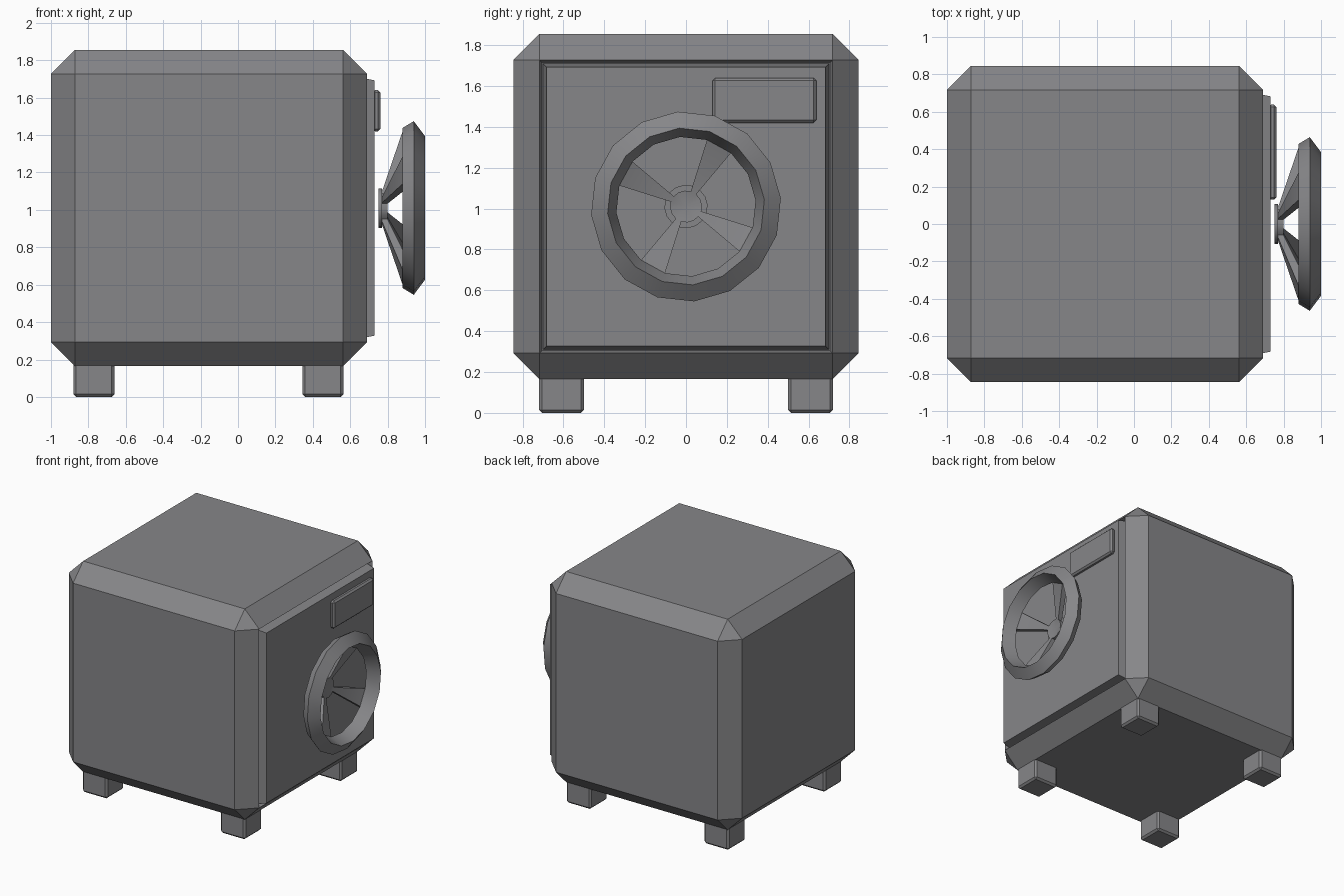
import bpy, bmesh, math
from mathutils import Vector

if "Cube" in bpy.data.objects:
    bpy.data.objects.remove(bpy.data.objects["Cube"])

grey = bpy.data.materials.new("steel_grey")
grey.diffuse_color = (0.24, 0.24, 0.25, 1)
grey.use_nodes = True
grey.node_tree.nodes["Principled BSDF"].inputs["Base Color"].default_value = grey.diffuse_color


def finish(name, bm, smooth=False):
    bmesh.ops.recalc_face_normals(bm, faces=bm.faces[:])
    me = bpy.data.meshes.new(name)
    bm.to_mesh(me)
    bm.free()
    me.materials.append(grey)
    ob = bpy.data.objects.new(name, me)
    bpy.context.collection.objects.link(ob)
    if smooth:
        bpy.ops.object.select_all(action='DESELECT')
        ob.select_set(True)
        bpy.context.view_layer.objects.active = ob
        bpy.ops.object.shade_smooth_by_angle(angle=math.radians(30))
    return ob


def box(lo, hi, bevel=0.0):
    """Axis-aligned box as a bmesh, with optional chamfered edges."""
    bm = bmesh.new()
    bmesh.ops.create_cube(bm, size=1)
    for v in bm.verts:
        v.co = Vector([l + (c + 0.5) * (h - l) for c, l, h in zip(v.co, lo, hi)])
    if bevel:
        bmesh.ops.bevel(bm, geom=bm.edges[:], offset=bevel, segments=1,
                        affect='EDGES', profile=0.5)
    return bm


# Cabinet: chamfered cube with a shallow recess for the door
bm = box((-1, -0.845, 0.165), (0.69, 0.845, 1.855), 0.128)
bm.normal_update()
front = max(bm.faces, key=lambda f: f.calc_center_median().x)
bmesh.ops.inset_region(bm, faces=[front], thickness=0.017, depth=-0.05)
finish("cabinet", bm)

# Door: plate tapering outwards out of the recess
bm = box((0.64, -0.70, 0.31), (0.73, 0.70, 1.71))
for v in bm.verts:
    if v.co.x > 0.7:
        v.co.y *= 0.975
        v.co.z = 1.01 + (v.co.z - 1.01) * 0.975
finish("door", bm)

# Name plate panel on the door
finish("door_panel", box((0.72, 0.13, 1.42), (0.762, 0.638, 1.64), 0.013))

# Feet
for sx, xn in ((-1, "back"), (1, "front")):
    for sy, yn in ((-1, "left"), (1, "right")):
        cx, cy = -0.158 + sx * 0.612, sy * 0.61
        finish(f"{xn}_{yn}_foot",
               box((cx - 0.11, cy - 0.11, 0), (cx + 0.11, cy + 0.11, 0.19), 0.015))

# Hand wheel: 16-sided dished rim, four spokes of one segment each
N = 16
CZ = 1.01


def ring(bm, x, r):
    out = []
    for k in range(N):
        a = math.radians(5 + 22.5 * k)
        out.append(bm.verts.new((x, r * math.cos(a), CZ + r * math.sin(a))))
    return out


bm = bmesh.new()
A = ring(bm, 0.765, 0.078)   # core back
B = ring(bm, 0.88, 0.43)     # rim back
C = ring(bm, 0.94, 0.466)    # rim widest
D = ring(bm, 1.00, 0.385)    # rim front
E = ring(bm, 0.90, 0.342)    # rim inside
F = ring(bm, 0.80, 0.078)    # core front
tip_f = bm.verts.new((0.79, 0, CZ))
tip_b = bm.verts.new((0.765, 0, CZ))
for k in range(N):
    n = (k + 1) % N
    for P, Q in ((B, C), (C, D), (D, E)):
        bm.faces.new((P[k], P[n], Q[n], Q[k]))
    bm.faces.new((F[k], F[n], tip_f))
    bm.faces.new((A[n], A[k], tip_b))
    if k % 4 == 2:           # spoke
        bm.faces.new((A[k], A[n], B[n], B[k]))
        bm.faces.new((E[k], E[n], F[n], F[k]))
        for i in (k, n):
            bm.faces.new((A[i], B[i], E[i], F[i]))
    else:                    # opening
        bm.faces.new((E[k], E[n], B[n], B[k]))
        bm.faces.new((A[k], A[n], F[n], F[k]))
finish("hand_wheel", bm, smooth=True)

# Hub disc behind the wheel
bm = bmesh.new()
back, fore = ring(bm, 0.75, 0.106), ring(bm, 0.77, 0.106)
bm.faces.new(back)
bm.faces.new(fore)
for k in range(N):
    n = (k + 1) % N
    bm.faces.new((back[k], back[n], fore[n], fore[k]))
finish("wheel_hub", bm, smooth=True)
